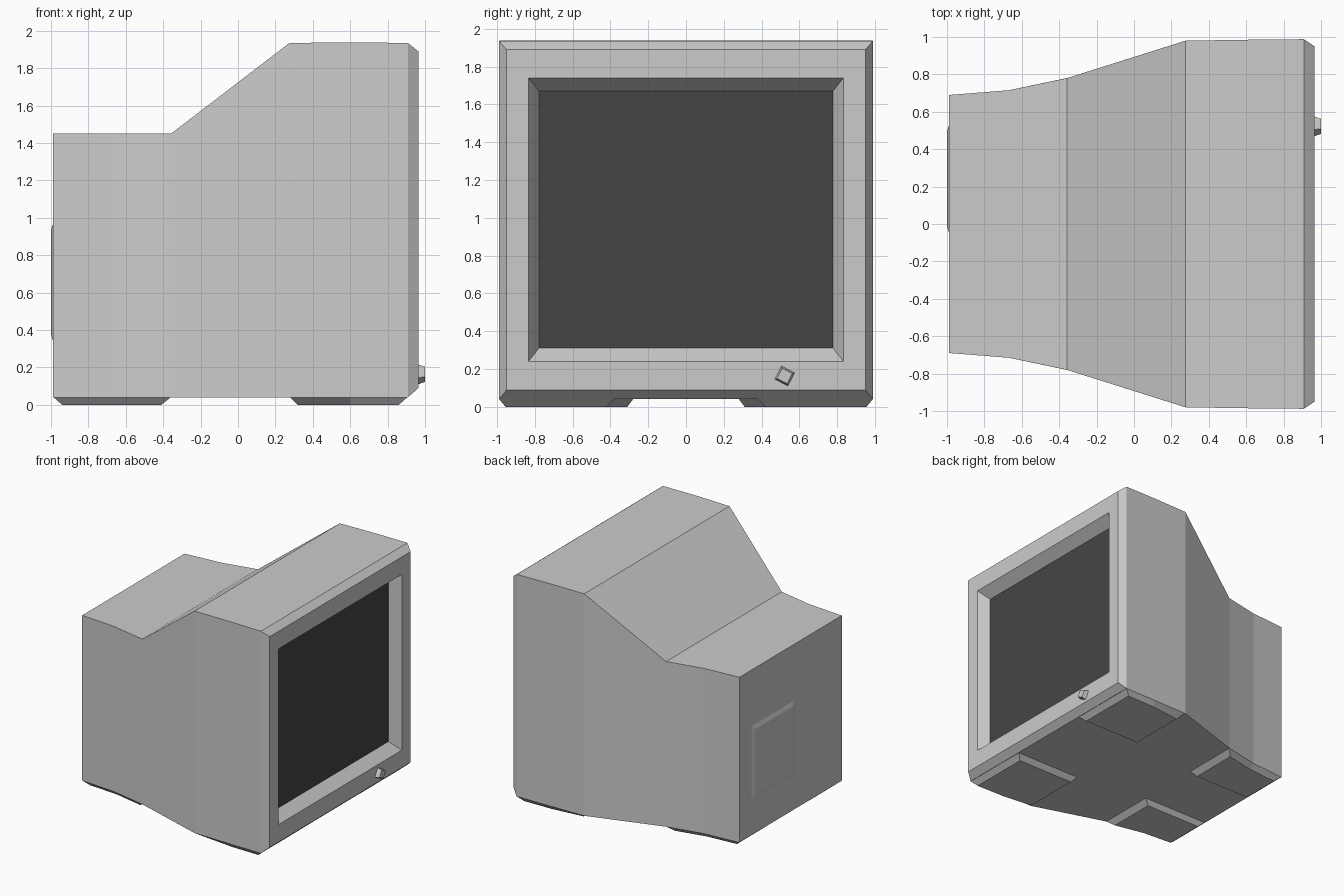
import bpy, bmesh
from math import radians
from mathutils import Matrix, Vector

if "Cube" in bpy.data.objects:
    bpy.data.objects.remove(bpy.data.objects["Cube"], do_unlink=True)


def material(name, value):
    m = bpy.data.materials.new(name)
    m.use_nodes = True
    color = (value, value, value, 1)
    m.diffuse_color = color
    m.node_tree.nodes["Principled BSDF"].inputs["Base Color"].default_value = color
    return m


CASING = material("light grey casing", 0.6)
GLASS = material("dark grey glass", 0.06)


def loft(name, rings, materials, cap_start=True, end_material=0):
    """Join equal-length rings of points with quads and cap the ends."""
    bm = bmesh.new()
    loops = [[bm.verts.new(p) for p in ring] for ring in rings]
    for a, b in zip(loops, loops[1:]):
        for i in range(len(a)):
            j = (i + 1) % len(a)
            bm.faces.new((a[i], a[j], b[j], b[i]))
    if cap_start:
        bm.faces.new(loops[0])
    cap = bm.faces.new(loops[-1])
    cap.material_index = end_material
    bmesh.ops.recalc_face_normals(bm, faces=bm.faces)
    # open shells: make the end cap face away from the first ring
    if not cap_start:
        outward = Vector(rings[-1][0]) - Vector(rings[0][0])
        cap.normal_update()
        if cap.normal.dot(outward) < 0:
            bmesh.ops.reverse_faces(bm, faces=bm.faces)
    mesh = bpy.data.meshes.new(name)
    bm.to_mesh(mesh)
    bm.free()
    for m in materials:
        mesh.materials.append(m)
    obj = bpy.data.objects.new(name, mesh)
    bpy.context.collection.objects.link(obj)
    return obj


def section(x, half, low, high, mid=0):
    return [(x, mid - half, low), (x, mid + half, low),
            (x, mid + half, high), (x, mid - half, high)]


# Casing from back to front, then inward through the bezel to the screen
casing = [(-0.988, 0.69, 0.04, 1.45), (-0.67, 0.715, 0.04, 1.45),
          (-0.358, 0.78, 0.04, 1.45), (0.275, 0.98, 0.04, 1.935),
          (0.6, 0.985, 0.04, 1.938), (0.908, 0.988, 0.04, 1.935),
          (0.965, 0.95, 0.09, 1.89), (0.965, 0.833, 0.24, 1.74),
          (0.875, 0.778, 0.31, 1.67)]
loft("monitor_casing", [section(*s) for s in casing], [CASING, GLASS], end_material=1)

# Raised plate on the back
loft("back_plate", [section(-0.988, 0.29, 0.34, 0.97, 0.24),
                    section(-1.0, 0.255, 0.375, 0.935, 0.24)], [CASING], cap_start=False)

# Tapered feet under the corners, mirrored across the middle
feet = {
    "front_foot": ([(0.28, 0.38), (0.905, 0.38), (0.905, 0.988), (0.6, 0.985), (0.28, 0.98)],
                   [(0.32, 0.42), (0.86, 0.42), (0.86, 0.955), (0.6, 0.95), (0.32, 0.92)]),
    "back_foot": ([(-0.985, 0.28), (-0.36, 0.28), (-0.36, 0.78), (-0.67, 0.715), (-0.985, 0.69)],
                  [(-0.94, 0.31), (-0.41, 0.31), (-0.41, 0.73), (-0.67, 0.675), (-0.94, 0.655)]),
}
for name, (top, bottom) in feet.items():
    for side, tag in ((1, "a"), (-1, "b")):
        rings = [[(x, side * y, z) for x, y in ring] for ring, z in ((top, 0.04), (bottom, 0))]
        loft(f"{name}_{tag}", rings, [CASING], cap_start=False)

# Turned square power button
button = loft("power_button", [section(0, 0.039, -0.039, 0.039),
                               section(0.035, 0.03, -0.03, 0.03)], [CASING], cap_start=False)
button.data.transform(Matrix.Translation((0.965, 0.522, 0.163))
                      @ Matrix.Rotation(radians(-27), 4, "X"))
